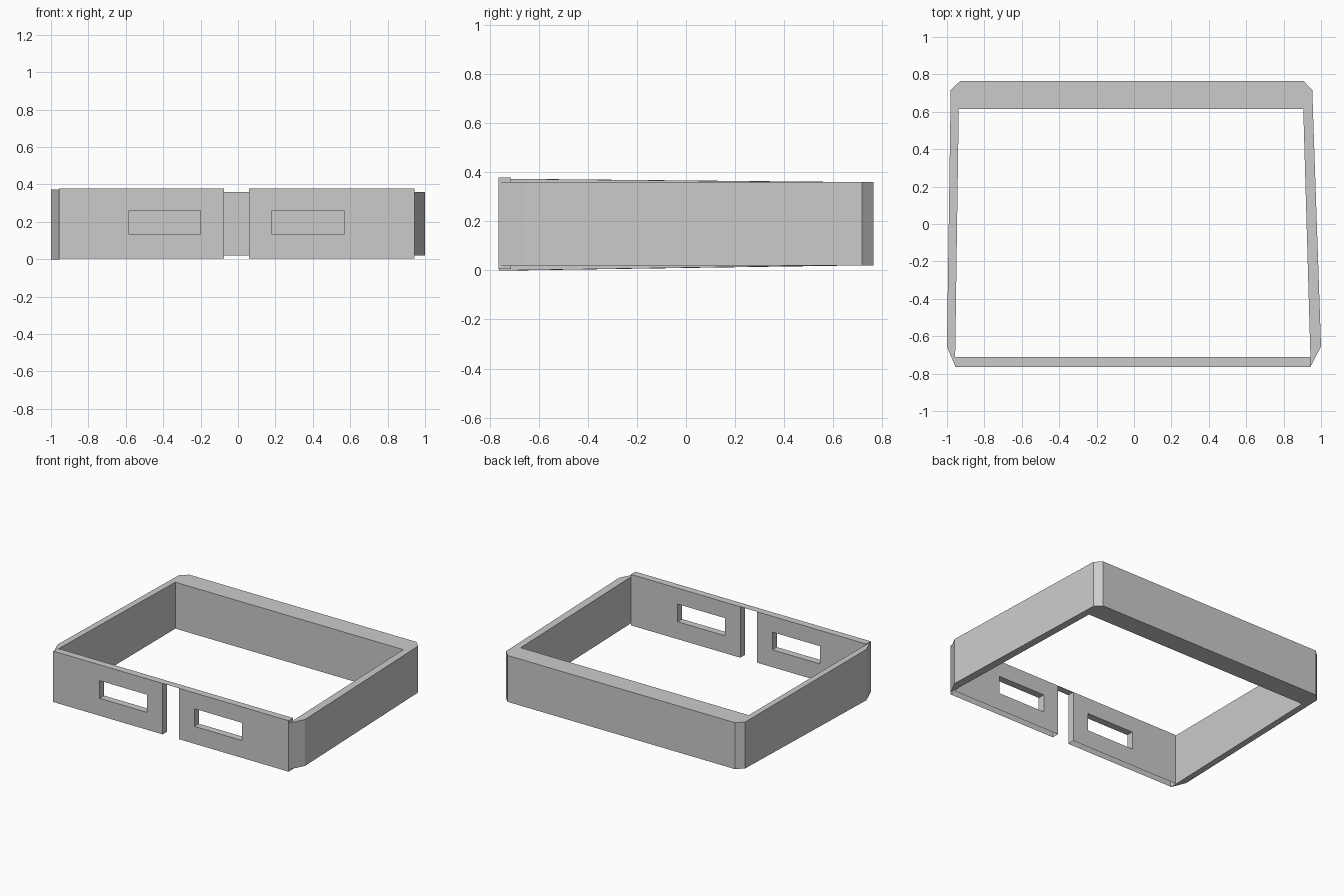
import bpy, bmesh

if "Cube" in bpy.data.objects:
    bpy.data.objects.remove(bpy.data.objects["Cube"])


def finish(name, bm):
    bmesh.ops.remove_doubles(bm, verts=bm.verts, dist=0.0005)
    bmesh.ops.recalc_face_normals(bm, faces=bm.faces)
    mesh = bpy.data.meshes.new(name)
    bm.to_mesh(mesh)
    bm.free()
    obj = bpy.data.objects.new(name, mesh)
    bpy.context.collection.objects.link(obj)
    return obj


def quad(bm, *pts):
    bm.faces.new([bm.verts.new(p) for p in pts])


# U-shaped surround: outer and inner outlines, with the left front flaring in height
outer = [(-.955, -.762), (-1, -.655), (-.98, .717), (-.93, .764),
         (.907, .764), (.953, .717), (1, -.655), (.944, -.762)]
inner = [(-.957, -.73), (-.956, -.70), (-.937, .615), (-.937, .615),
         (.905, .615), (.905, .615), (.943, -.70), (.945, -.73)]
heights = [(0, .372)] * 2 + [(.02, .359)] * 6
bm = bmesh.new()
rings = []
for o, i, (lo, hi) in zip(outer, inner, heights):
    rings.append([bm.verts.new(p) for p in
                  ((*o, lo), (*o, hi), (*i, hi), (*i, lo))])
for a, b in zip(rings, rings[1:]):
    for k in range(4):
        n = (k + 1) % 4
        bm.faces.new((a[k], a[n], b[n], b[k]))
bm.faces.new(rings[0])
bm.faces.new(rings[-1])
bmesh.ops.dissolve_degenerate(bm, dist=0.0005, edges=bm.edges)
finish("side_and_back_walls", bm)

# Front panels, each with a window, open along the bottom
Y0, Y1, Z0, Z1 = -.764, -.712, .005, .377


def front_panel(name, x0, x1, wx0, wx1, wz0=.132, wz1=.261):
    bm = bmesh.new()
    xs, zs = (x0, wx0, wx1, x1), (Z0, wz0, wz1, Z1)
    for y in (Y0, Y1):
        for i in range(3):
            for k in range(3):
                if (i, k) != (1, 1):
                    quad(bm, (xs[i], y, zs[k]), (xs[i + 1], y, zs[k]),
                         (xs[i + 1], y, zs[k + 1]), (xs[i], y, zs[k + 1]))
    # panel ends and window reveals
    for x, lo, hi in ((x0, Z0, Z1), (x1, Z0, Z1), (wx0, wz0, wz1), (wx1, wz0, wz1)):
        quad(bm, (x, Y0, lo), (x, Y1, lo), (x, Y1, hi), (x, Y0, hi))
    for z in (wz0, wz1):
        quad(bm, (wx0, Y0, z), (wx1, Y0, z), (wx1, Y1, z), (wx0, Y1, z))
    finish(name, bm)


front_panel("front_panel_left", -.958, -.074, -.583, -.2)
front_panel("front_panel_right", .06, .944, .182, .566)

# Thin top strip bridging both panels
bm = bmesh.new()
quad(bm, (-.958, Y0, Z1), (.944, Y0, Z1), (.944, Y1, Z1), (-.958, Y1, Z1))
finish("front_top_strip", bm)
